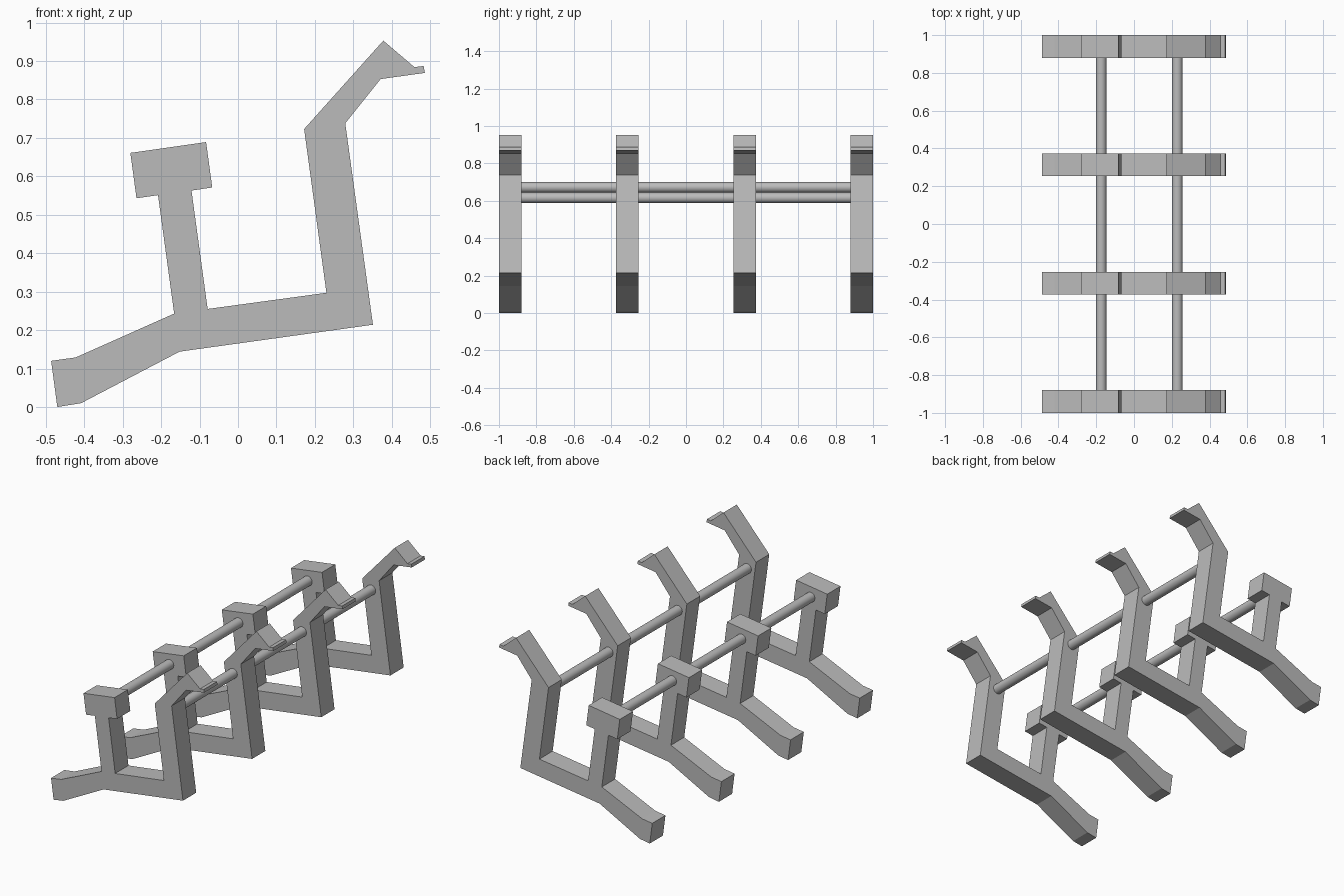
import bpy
import bmesh
from mathutils import Matrix

if "Cube" in bpy.data.objects:
    bpy.data.objects.remove(bpy.data.objects["Cube"], do_unlink=True)

grey = bpy.data.materials.new("plain_grey")
grey.use_nodes = True
color = (0.5, 0.5, 0.5, 1)
grey.diffuse_color = color
grey.node_tree.nodes["Principled BSDF"].inputs["Base Color"].default_value = color

FRAME_WIDTH = 0.12
ROD_RADIUS = 0.028

# Side outline of one frame: foot, base, tall hooked arm, short T-shaped post
OUTLINE = [
    (-0.47, 0.0), (-0.408, 0.01), (-0.152, 0.144), (0.351, 0.214),
    (0.279, 0.738), (0.371, 0.853), (0.486, 0.869), (0.483, 0.887),
    (0.459, 0.884), (0.378, 0.953), (0.172, 0.723), (0.23, 0.297),
    (-0.079, 0.255), (-0.121, 0.563), (-0.067, 0.571), (-0.083, 0.689),
    (-0.28, 0.661), (-0.264, 0.543), (-0.208, 0.551), (-0.166, 0.243),
    (-0.422, 0.129), (-0.486, 0.12),
]


def finish(bm, name):
    bmesh.ops.recalc_face_normals(bm, faces=bm.faces)
    mesh = bpy.data.meshes.new(name)
    bm.to_mesh(mesh)
    bm.free()
    mesh.materials.append(grey)
    obj = bpy.data.objects.new(name, mesh)
    bpy.context.collection.objects.link(obj)
    return obj


def add_frame(name, y):
    bm = bmesh.new()
    face = bm.faces.new([bm.verts.new((x, y - FRAME_WIDTH / 2, z)) for x, z in OUTLINE])
    side = bmesh.ops.extrude_face_region(bm, geom=[face], use_keep_orig=True)
    moved = [v for v in side["geom"] if isinstance(v, bmesh.types.BMVert)]
    bmesh.ops.translate(bm, verts=moved, vec=(0, FRAME_WIDTH, 0))
    finish(bm, name)


def add_rod(name, x, z):
    bm = bmesh.new()
    bmesh.ops.create_cone(bm, cap_ends=True, segments=32, radius1=ROD_RADIUS,
                          radius2=ROD_RADIUS, depth=1.98,
                          matrix=Matrix.Translation((x, 0, z)) @ Matrix.Rotation(1.5707963, 4, "X"))
    for f in bm.faces:
        f.smooth = len(f.verts) == 4
    finish(bm, name)


# Four evenly spaced frames
for i in range(4):
    add_frame(f"support_frame_{i + 1}", -0.94 + i * 1.88 / 3)

# Two long rods tying the frames together
add_rod("post_rod", -0.174, 0.616)
add_rod("arm_rod", 0.229, 0.672)
